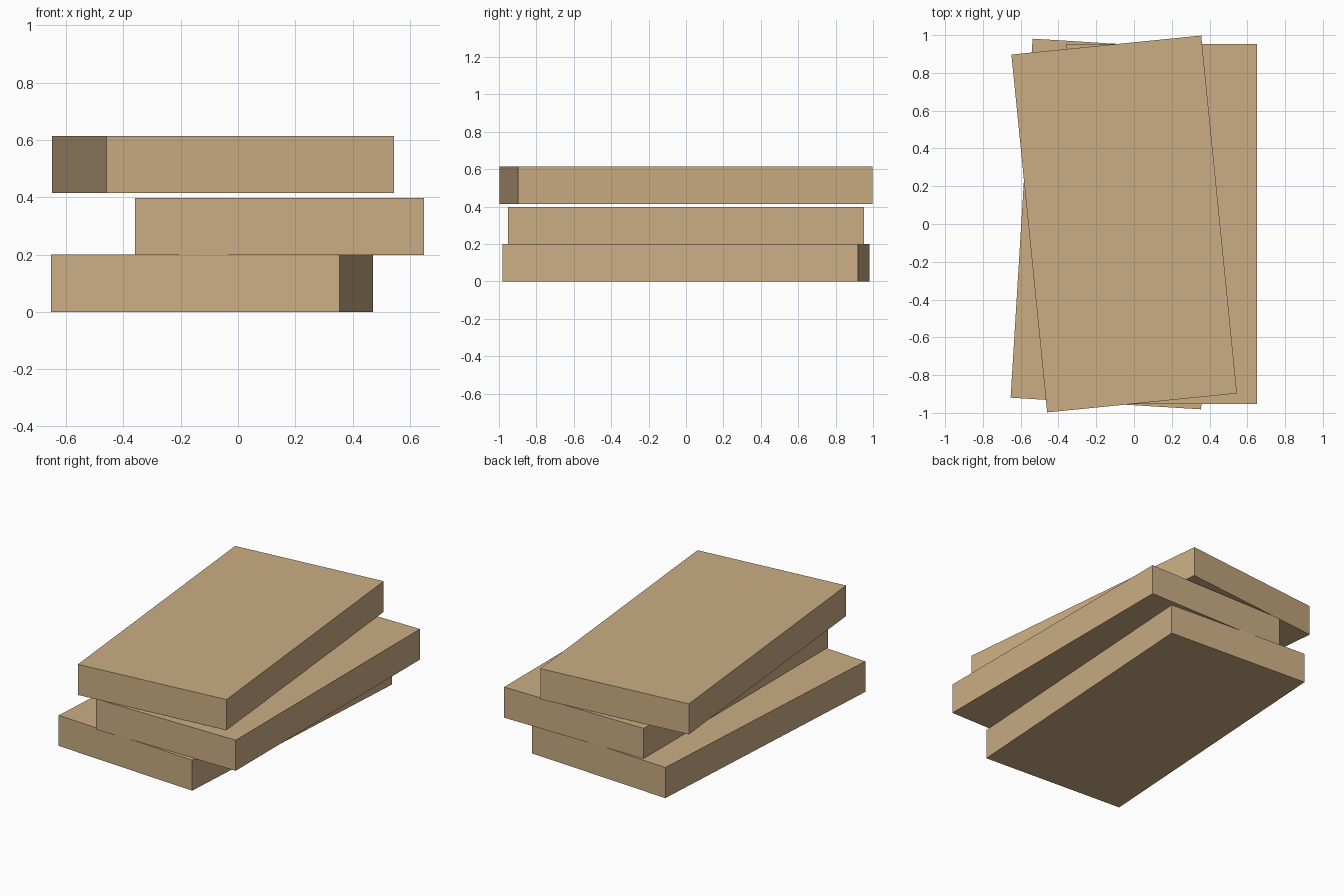
import bpy, math

if "Cube" in bpy.data.objects:
    bpy.data.objects.remove(bpy.data.objects["Cube"])

# One flat wood colour
wood = bpy.data.materials.new("light_wood")
wood.diffuse_color = (0.60, 0.42, 0.23, 1)
wood.use_nodes = True
wood.node_tree.nodes["Principled BSDF"].inputs["Base Color"].default_value = wood.diffuse_color

WIDTH, LENGTH, THICK = 1.01, 1.904, 0.20


def plank(name, x, z_bottom, degrees):
    """A plain board lying flat, turned about the vertical."""
    bpy.ops.mesh.primitive_cube_add(size=1, location=(x, 0, z_bottom + THICK / 2),
                                    rotation=(0, 0, math.radians(degrees)))
    board = bpy.context.object
    board.name = name
    board.scale = (WIDTH, LENGTH, THICK)
    bpy.ops.object.transform_apply(location=False, rotation=False, scale=True)
    board.data.materials.append(wood)


# Loose stack of three boards
plank("bottom_plank", -0.091, 0.0, -3.5)
plank("middle_plank", 0.145, 0.198, 0.0)
plank("top_plank", -0.052, 0.4145, 5.7)
